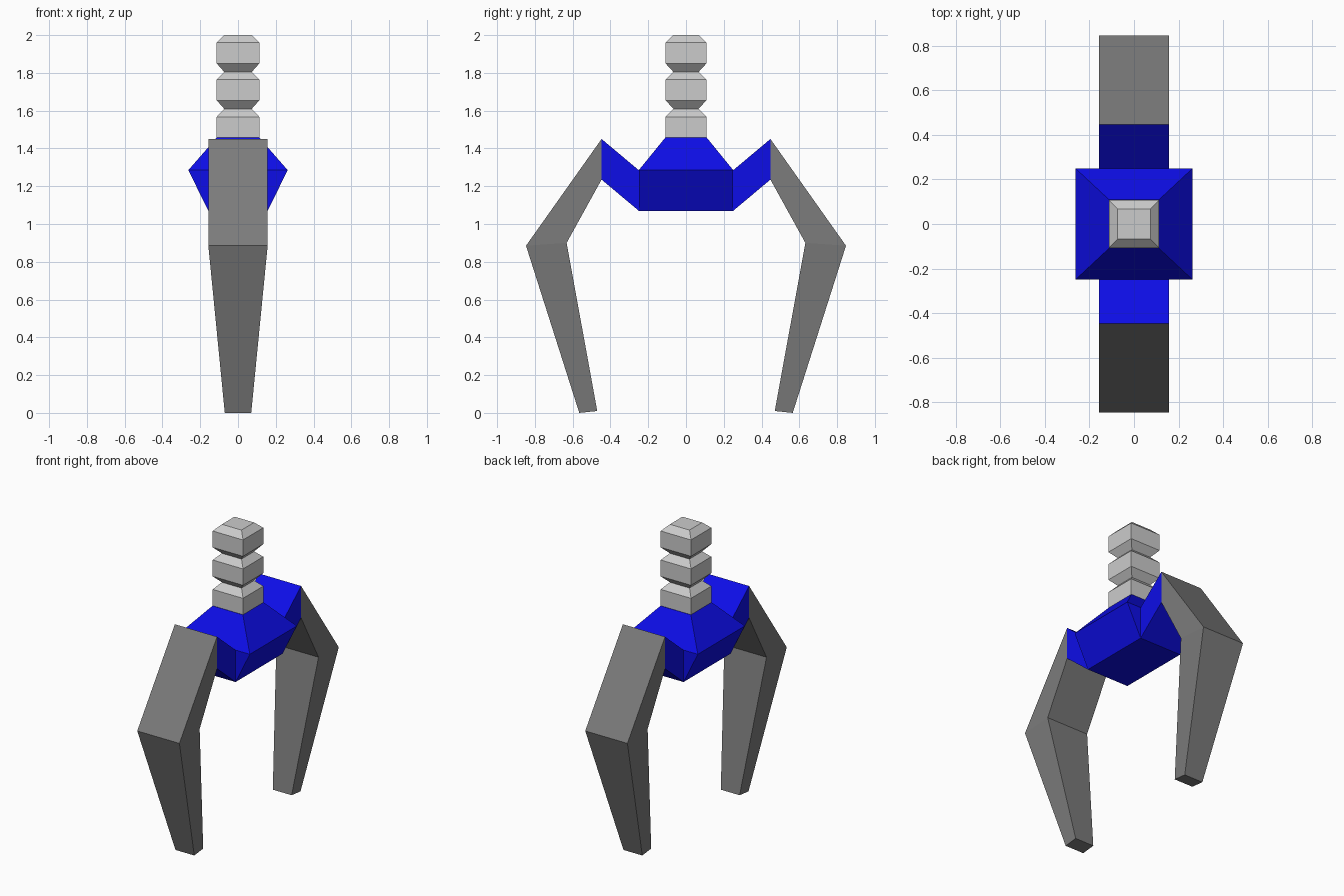
import bpy
import bmesh

if "Cube" in bpy.data.objects:
    bpy.data.objects.remove(bpy.data.objects["Cube"])


def material(name, rgb):
    mat = bpy.data.materials.new(name)
    mat.diffuse_color = (*rgb, 1)
    mat.use_nodes = True
    mat.node_tree.nodes["Principled BSDF"].inputs["Base Color"].default_value = mat.diffuse_color
    return mat


def loft(name, rings, mat=None, caps=(True, True)):
    """Skin a list of four-point rings into one flat-faced solid."""
    bm = bmesh.new()
    loops = [[bm.verts.new(p) for p in ring] for ring in rings]
    for a, b in zip(loops, loops[1:]):
        for i in range(4):
            j = (i + 1) % 4
            bm.faces.new((a[i], a[j], b[j], b[i]))
    if caps[0]:
        bm.faces.new(loops[0][::-1])
    if caps[1]:
        bm.faces.new(loops[-1])
    bmesh.ops.recalc_face_normals(bm, faces=bm.faces)
    mesh = bpy.data.meshes.new(name)
    bm.to_mesh(mesh)
    bm.free()
    if mat:
        mesh.materials.append(mat)
    obj = bpy.data.objects.new(name, mesh)
    bpy.context.collection.objects.link(obj)
    return obj


def level(x, y, z):
    """Horizontal rectangle with half sizes x, y at height z."""
    return [(-x, -y, z), (x, -y, z), (x, y, z), (-x, y, z)]


def section(side, x, outer, inner):
    """Limb cross-section spanning +-x between an outer and inner (y, z)."""
    (yo, zo), (yi, zi) = outer, inner
    return [(-x, side * yo, zo), (x, side * yo, zo),
            (x, side * yi, zi), (-x, side * yi, zi)]


blue = material("blue", (0.004, 0.004, 0.8))
dark = material("dark_grey", (0.2, 0.2, 0.2))

# Hip block
loft("hip_block", [level(0.157, 0.25, 1.07), level(0.263, 0.25, 1.285),
                   level(0.113, 0.11, 1.457)], blue)

# Segmented spine: stacked blocks with pinched waists
wide, narrow = (0.113, 0.108), (0.073, 0.067)
spine = [level(*wide, 1.457), level(*wide, 1.567)]
for base in (1.61, 1.805):
    spine += [level(*narrow, base), level(*wide, base + 0.045),
              level(*wide, base + 0.155)]
spine.append(level(*narrow, 2.0))
loft("spine", spine)

# Shoulders and bent legs, mirrored front to back
for side, label in ((-1, "front"), (1, "back")):
    root = section(side, 0.157, (0.25, 1.285), (0.25, 1.07))
    joint = section(side, 0.157, (0.447, 1.45), (0.447, 1.235))
    knee = section(side, 0.157, (0.847, 0.885), (0.632, 0.9))
    foot = section(side, 0.07, (0.565, 0.0), (0.47, 0.01))
    loft(label + "_shoulder", [root, joint], blue, (False, False))
    loft(label + "_leg", [joint, knee, foot], dark, (False, True))
